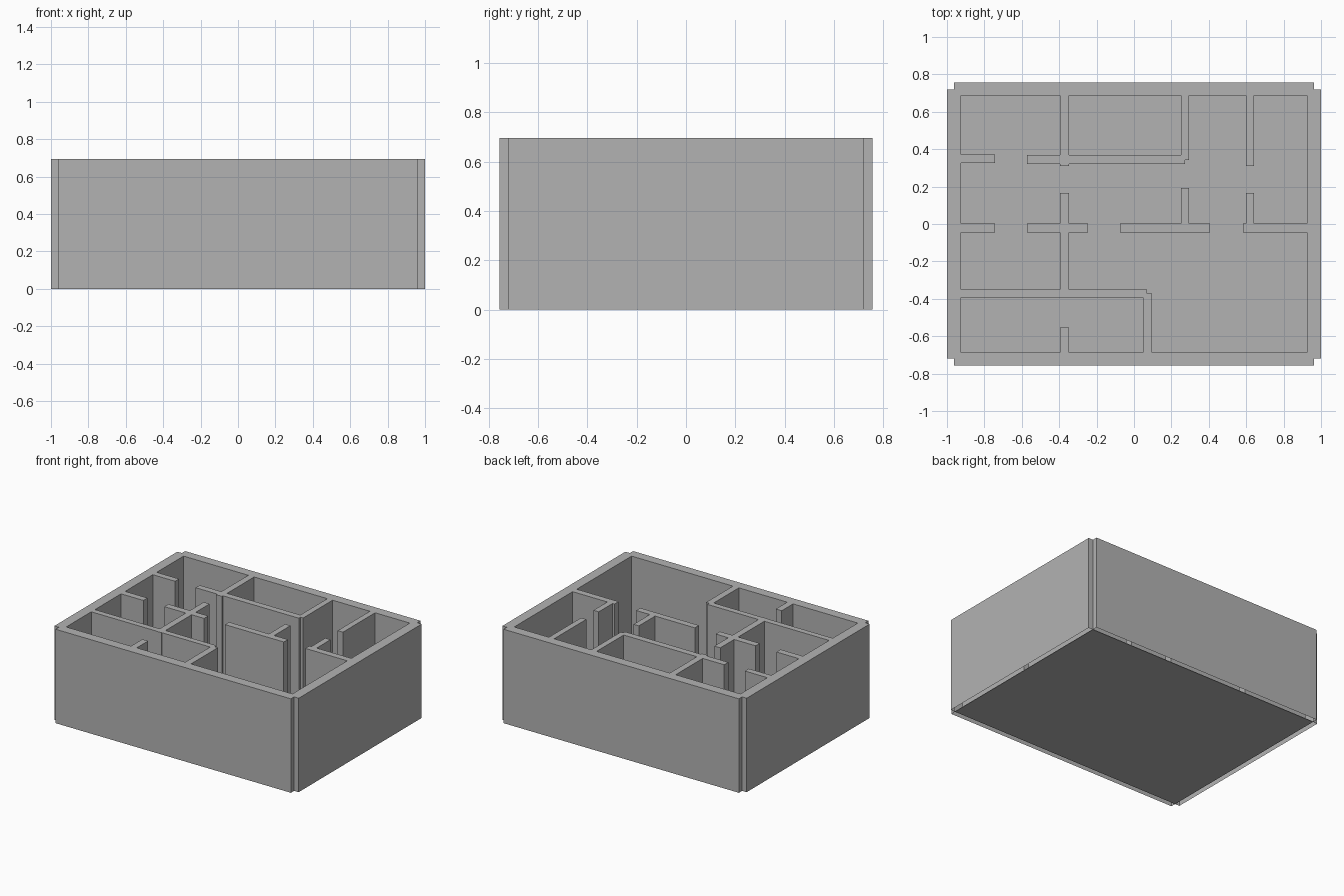
import bpy, bmesh

if "Cube" in bpy.data.objects:
    bpy.data.objects.remove(bpy.data.objects["Cube"])

H = 0.695          # wall height
X, Y = 1.0, 0.757  # outer half sizes
FX, FY = 0.963, 0.719  # floor / corner notch half sizes
IX, IY = 0.926, 0.686  # inner faces of the outer walls

grey = bpy.data.materials.new("plaster_grey")
grey.diffuse_color = (0.45, 0.45, 0.45, 1)
grey.use_nodes = True
grey.node_tree.nodes["Principled BSDF"].inputs["Base Color"].default_value = grey.diffuse_color


def finish(bm, name):
    mesh = bpy.data.meshes.new(name)
    bm.to_mesh(mesh)
    bm.free()
    mesh.materials.append(grey)
    obj = bpy.data.objects.new(name, mesh)
    bpy.context.collection.objects.link(obj)
    return obj


# Wall plan as rectangles: x0, x1, y0, y1
walls = [
    # outer walls, notched at the corners
    (-FX, FX, IY, Y), (-FX, FX, -Y, -IY),
    (-X, -IX, -FY, FY), (IX, X, -FY, FY),
    # left long cross wall
    (-0.396, -0.348, 0.31, IY), (-0.396, -0.348, -0.395, 0.165),
    (-0.396, -0.348, -IY, -0.553),
    # back rooms
    (-IX, -0.743, 0.326, 0.372), (-0.572, 0.273, 0.322, 0.37),
    (0.251, 0.294, 0.342, IY), (0.599, 0.642, 0.31, IY),
    # middle wall with its stubs
    (-IX, -0.743, -0.045, 0.003), (-0.572, -0.246, -0.045, 0.003),
    (-0.075, 0.406, -0.045, 0.003), (0.583, IX, -0.045, 0.003),
    (0.251, 0.294, 0.0, 0.193), (0.599, 0.642, 0.0, 0.165),
    # front left room
    (-IX, 0.07, -0.393, -0.35), (0.048, 0.096, -IY, -0.372),
]

# Union of the rectangles on a grid; walls are hollow and open underneath
xs = sorted({v for r in walls for v in r[:2]})
ys = sorted({v for r in walls for v in r[2:]})


def filled(i, j):
    if not (0 <= i < len(xs) - 1 and 0 <= j < len(ys) - 1):
        return False
    cx, cy = (xs[i] + xs[i + 1]) / 2, (ys[j] + ys[j + 1]) / 2
    return any(a < cx < b and c < cy < d for a, b, c, d in walls)


bm = bmesh.new()


def quad(*pts):
    bm.faces.new([bm.verts.new(p) for p in pts])


def side(x0, y0, x1, y1):
    quad((x0, y0, 0), (x1, y1, 0), (x1, y1, H), (x0, y0, H))


for i in range(len(xs) - 1):
    for j in range(len(ys) - 1):
        if not filled(i, j):
            continue
        a, b, c, d = xs[i], xs[i + 1], ys[j], ys[j + 1]
        quad((a, c, H), (b, c, H), (b, d, H), (a, d, H))
        if not filled(i, j - 1):
            side(a, c, b, c)
        if not filled(i + 1, j):
            side(b, c, b, d)
        if not filled(i, j + 1):
            side(b, d, a, d)
        if not filled(i - 1, j):
            side(a, d, a, c)
bmesh.ops.remove_doubles(bm, verts=bm.verts[:], dist=0.0003)
bmesh.ops.dissolve_limit(bm, angle_limit=0.01, verts=bm.verts[:], edges=bm.edges[:])
finish(bm, "walls")

# Thin floor slab, reaching into the wall thickness
bm = bmesh.new()
bmesh.ops.create_cube(bm, size=1)
for v in bm.verts:
    v.co = (v.co.x * 2 * FX, v.co.y * 2 * FY, (v.co.z + 0.5) * 0.004)
finish(bm, "floor")
